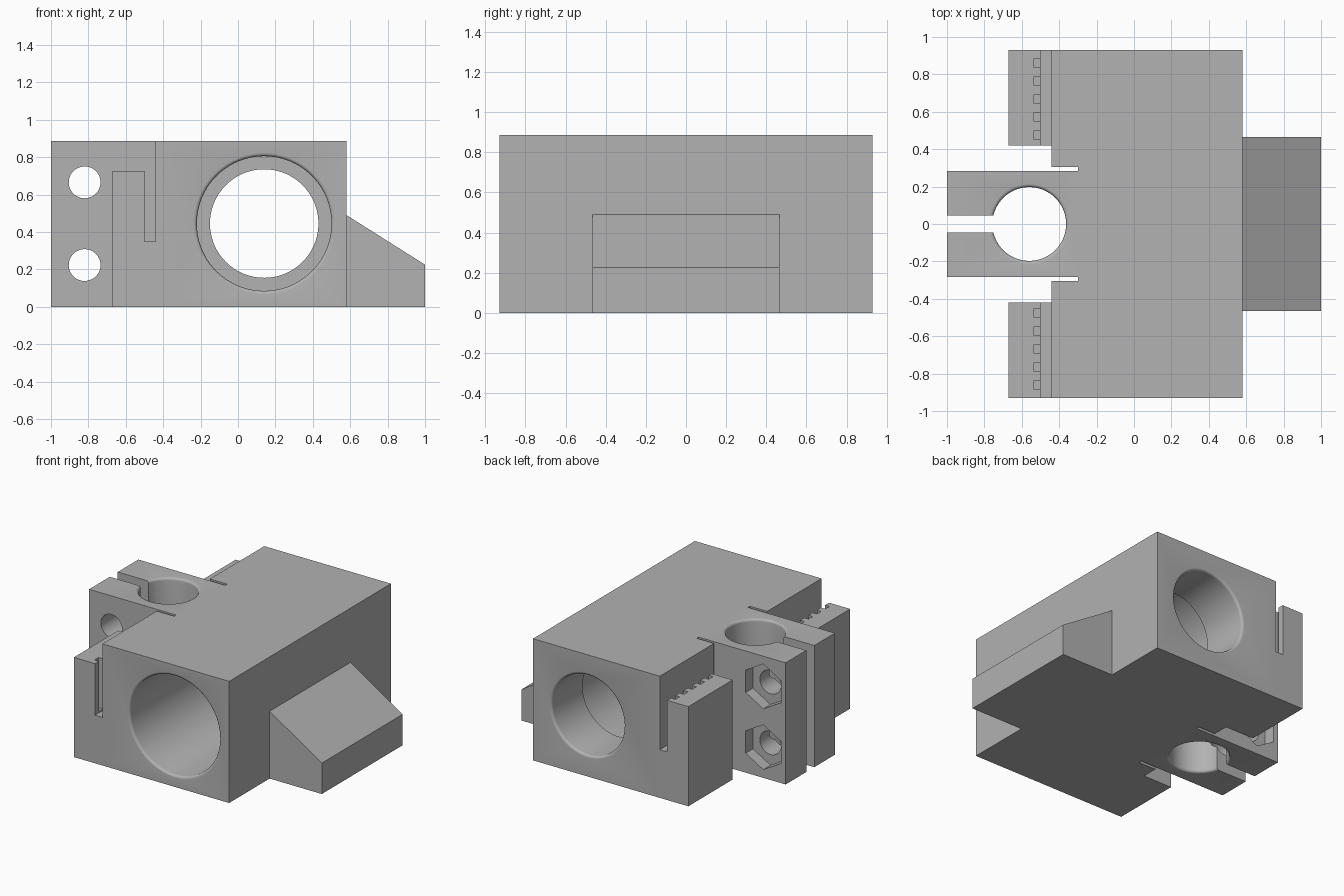
import bpy, bmesh, math
from mathutils import Matrix, Vector

if "Cube" in bpy.data.objects:
    bpy.data.objects.remove(bpy.data.objects["Cube"])

grey = bpy.data.materials.new("plain grey")
grey.diffuse_color = (0.445, 0.445, 0.445, 1)
grey.use_nodes = True
grey.node_tree.nodes["Principled BSDF"].inputs["Base Color"].default_value = grey.diffuse_color


def make_object(name, bm):
    bmesh.ops.recalc_face_normals(bm, faces=bm.faces)
    mesh = bpy.data.meshes.new(name)
    bm.to_mesh(mesh)
    bm.free()
    mesh.materials.append(grey)
    obj = bpy.data.objects.new(name, mesh)
    bpy.context.collection.objects.link(obj)
    return obj


def prism(name, points, axis, lo, hi):
    """Extrude a flat outline along z (points are x,y) or y (points are x,z)."""
    bm = bmesh.new()
    place = (lambda a, b: (a, b, lo)) if axis == "z" else (lambda a, b: (a, lo, b))
    face = bm.faces.new([bm.verts.new(place(a, b)) for a, b in points])
    ext = bmesh.ops.extrude_face_region(bm, geom=[face])
    verts = [v for v in ext["geom"] if isinstance(v, bmesh.types.BMVert)]
    offset = (0, 0, hi - lo) if axis == "z" else (0, hi - lo, 0)
    bmesh.ops.translate(bm, verts=verts, vec=offset)
    return make_object(name, bm)


def box(name, x0, x1, y0, y1, z0, z1):
    return prism(name, [(x0, y0), (x1, y0), (x1, y1), (x0, y1)], "z", z0, z1)


def lathe(name, profile, matrix, sides=96):
    """Solid of revolution from (radius, height) pairs, capped at both ends."""
    bm = bmesh.new()
    rings = [[bm.verts.new(matrix @ Vector((r * math.cos(2 * math.pi * i / sides),
                                            r * math.sin(2 * math.pi * i / sides), h)))
              for i in range(sides)] for r, h in profile]
    for a, b in zip(rings, rings[1:]):
        for i in range(sides):
            j = (i + 1) % sides
            bm.faces.new((a[i], a[j], b[j], b[i]))
    bm.faces.new(rings[0])
    bm.faces.new(rings[-1])
    return make_object(name, bm)


def rounded_mouth(r, face, inward, f=0.018, steps=5):
    """Profile from outside the face down into a hole with a rounded rim."""
    pts = [(r + f, face - inward * 0.05)]
    for k in range(steps + 1):
        a = math.pi / 2 * (1 - k / steps)
        pts.append((r + f - f * math.cos(a), face + inward * (f - f * math.sin(a))))
    return pts


def combine(target, tool, operation):
    mod = target.modifiers.new(operation.lower(), "BOOLEAN")
    mod.operation = operation
    mod.solver = "EXACT"
    mod.object = tool
    bpy.context.view_layer.objects.active = target
    bpy.ops.object.modifier_apply(modifier=mod.name)
    bpy.data.objects.remove(tool)


H = 0.885
along_y = Matrix.Rotation(-math.pi / 2, 4, "X")   # local z becomes +y

# Main block with the clamp arms and the two thin relief slits
half = [(0.58, 0.93), (-0.44, 0.93), (-0.44, 0.305), (-0.30, 0.305),
        (-0.30, 0.283), (-1.0, 0.283), (-1.0, 0.046), (-0.60, 0.046)]
block = prism("carriage_block", half + [(x, -y) for x, y in reversed(half)], "z", 0, H)

# Sloped end stop
wedge = [(0.5, 0), (1.0, 0), (1.0, 0.225), (0.58, 0.49), (0.5, 0.49)]
combine(block, prism("end_stop", wedge, "y", -0.465, 0.465), "UNION")

# Belt clips with toothed slots
clip = [(-0.67, 0), (-0.40, 0), (-0.40, 0.35), (-0.50, 0.35), (-0.50, 0.725), (-0.67, 0.725)]
for s in (-1, 1):
    lo, hi = sorted((s * 0.42, s * 0.93))
    combine(block, prism("belt_clip", clip, "y", lo, hi), "UNION")
    for k in range(5):
        y0, y1 = sorted((s * (0.885 - 0.096 * k), s * (0.837 - 0.096 * k)))
        combine(block, box("tooth_gap", -0.535, -0.48, y0, y1, 0.36, 0.8), "DIFFERENCE")

# Stepped bearing bore: wide from the front, narrower at the back
bore = (rounded_mouth(0.36, -0.93, 1) + [(0.36, 0.575), (0.29, 0.575)]
        + rounded_mouth(0.29, 0.93, -1)[::-1])
combine(block, lathe("bearing_bore", bore, Matrix.Translation((0.14, 0, 0.445)) @ along_y),
        "DIFFERENCE")

# Vertical rod hole in the split clamp
rod = rounded_mouth(0.197, 0, 1) + rounded_mouth(0.197, H, -1)[::-1]
combine(block, lathe("rod_hole", rod, Matrix.Translation((-0.56, 0, 0))), "DIFFERENCE")

# Clamp screw holes with hexagonal nut pockets on the back
for z in (0.223, 0.665):
    at = Matrix.Translation((-0.82, 0, z)) @ along_y
    combine(block, lathe("screw_hole", [(0.085, -0.4), (0.085, 0.4)], at, 48), "DIFFERENCE")
    turn = Matrix.Rotation(math.pi / 6, 4, "Z")
    combine(block, lathe("nut_pocket", [(0.163, 0.2), (0.163, 0.4)], at @ turn, 6), "DIFFERENCE")

# Smooth the round walls, keep the edges sharp
bpy.ops.object.select_all(action="DESELECT")
block.select_set(True)
bpy.context.view_layer.objects.active = block
bpy.ops.object.shade_smooth_by_angle(angle=math.radians(30))
